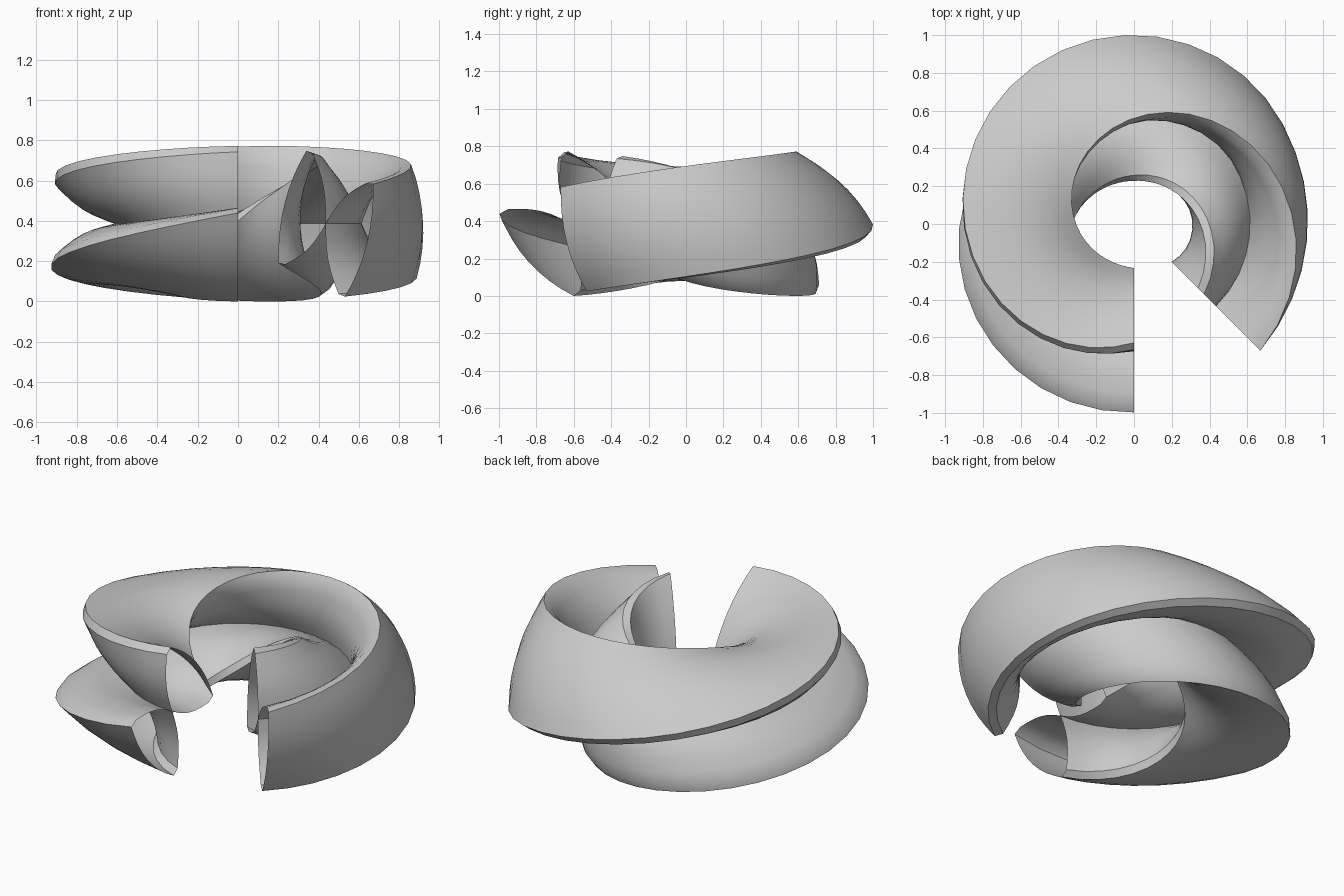
import bpy, math

if "Cube" in bpy.data.objects:
    bpy.data.objects.remove(bpy.data.objects["Cube"], do_unlink=True)

RING_R, MID_Z = 0.615, 0.386      # circle along which the profile travels
SWEEP, STEPS = math.radians(315), 32
TIP, ARC_MID = 0.386, 0.305       # reach of the lobe corners and of its outer face

grey = bpy.data.materials.new("plain_grey")
grey.use_nodes = True
grey.diffuse_color = (0.6, 0.6, 0.6, 1)
grey.node_tree.nodes["Principled BSDF"].inputs["Base Color"].default_value = (0.6, 0.6, 0.6, 1)


def polar(deg, r):
    a = math.radians(deg)
    return r * math.cos(a), r * math.sin(a)


def wall(deg, length, bow, n=6):
    """Gently bowed line from the profile centre out to a lobe corner."""
    c, s = polar(deg, 1)
    pts = []
    for i in range(n + 1):
        t = i / n
        b = bow * math.sin(math.pi * t)
        pts.append((c * length * t - s * b, s * length * t + c * b))
    return pts


def lobe_profile():
    """Counter-clockwise teardrop: wall out, chamfered lip, arc, lip, wall back."""
    pts = wall(82, 0.36, -0.03)
    a, b = polar(88, TIP), polar(188, TIP)
    mx, my = (a[0] + b[0]) / 2, (a[1] + b[1]) / 2
    ux, uy = polar(138, ARC_MID - math.hypot(mx, my))
    n = 8
    for i in range(n + 1):
        t = i / n
        k = 1 - (2 * t - 1) ** 2
        pts.append((a[0] + (b[0] - a[0]) * t + ux * k, a[1] + (b[1] - a[1]) * t + uy * k))
    return pts + wall(193, 0.345, 0.03)[:0:-1]


def twisted_lobe(name, turn):
    """Sweep the lobe round the ring, twisting half a degree per degree; ends open."""
    prof = lobe_profile()
    n = len(prof)
    verts, faces = [], []
    for s in range(STEPS + 1):
        sweep = SWEEP * s / STEPS
        az = -math.pi / 2 - sweep
        c, d = math.cos(turn - sweep / 2), math.sin(turn - sweep / 2)
        for u, v in prof:
            r = RING_R + u * c - v * d
            verts.append((r * math.cos(az), r * math.sin(az), MID_Z + u * d + v * c))
    for s in range(STEPS):
        for i in range(n):
            j = (i + 1) % n
            faces.append((s * n + i, s * n + j, (s + 1) * n + j, (s + 1) * n + i))
    me = bpy.data.meshes.new(name)
    me.from_pydata(verts, [], faces)
    me.materials.append(grey)
    ob = bpy.data.objects.new(name, me)
    bpy.context.collection.objects.link(ob)
    bpy.ops.object.select_all(action="DESELECT")
    ob.select_set(True)
    bpy.context.view_layer.objects.active = ob
    bpy.ops.object.shade_smooth_by_angle(angle=math.radians(30))


# Two opposite lobes that meet along the ring's centre line
twisted_lobe("upper_twisted_lobe", 0)
twisted_lobe("lower_twisted_lobe", math.pi)
